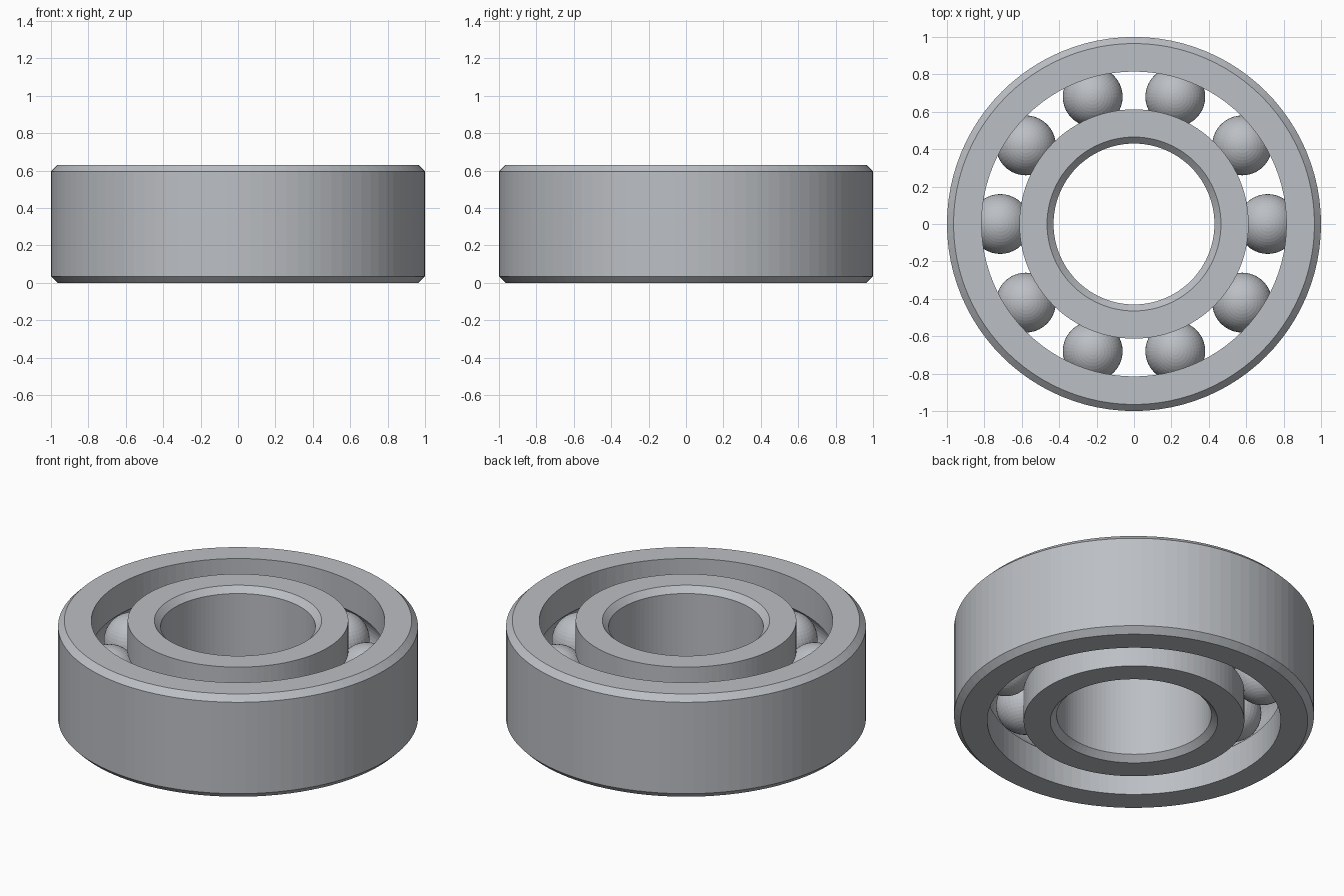
import bpy
import bmesh
from math import sin, cos, acos, pi, tau

HEIGHT = 0.63
MID = HEIGHT / 2
CHAMFER = 0.035
PITCH = 0.715        # radius of the circle of ball centres
BALL_RADIUS = 0.16
GROOVE_RADIUS = 0.163
BALLS = 10
SEGMENTS = 96

cube = bpy.data.objects.get("Cube")
if cube:
    bpy.data.objects.remove(cube, do_unlink=True)

steel = bpy.data.materials.new("steel grey")
steel.use_nodes = True
colour = (0.5, 0.52, 0.55, 1)
steel.diffuse_color = colour
steel.node_tree.nodes["Principled BSDF"].inputs["Base Color"].default_value = colour


def add_object(name, bm):
    bmesh.ops.recalc_face_normals(bm, faces=bm.faces)
    mesh = bpy.data.meshes.new(name)
    bm.to_mesh(mesh)
    bm.free()
    mesh.materials.append(steel)
    obj = bpy.data.objects.new(name, mesh)
    bpy.context.collection.objects.link(obj)
    return obj


def lathe(name, profile):
    """Revolve a closed (radius, z) profile around the z axis."""
    bm = bmesh.new()
    rings = []
    for i in range(SEGMENTS):
        a = tau * i / SEGMENTS
        rings.append([bm.verts.new((r * cos(a), r * sin(a), z)) for r, z in profile])
    for i, ring in enumerate(rings):
        following = rings[(i + 1) % SEGMENTS]
        for j in range(len(profile)):
            k = (j + 1) % len(profile)
            bm.faces.new((ring[j], following[j], following[k], ring[k]))
    return add_object(name, bm)


def race(name, chamfered, grooved):
    """Ring with a chamfered wall on one side and a ball groove on the other."""
    side = 1 if grooved > PITCH else -1
    inset = chamfered - side * CHAMFER
    half = acos(abs(grooved - PITCH) / GROOVE_RADIUS)
    steps = 12
    groove = []
    for i in range(steps + 1):
        t = half * (1 - 2 * i / steps)
        groove.append((PITCH + side * GROOVE_RADIUS * cos(t),
                       MID + GROOVE_RADIUS * sin(t)))
    profile = [(grooved, HEIGHT)] + groove + [
        (grooved, 0), (inset, 0), (chamfered, CHAMFER),
        (chamfered, HEIGHT - CHAMFER), (inset, HEIGHT)]
    return lathe(name, profile)


# Outer and inner races
race("outer_race", 1.0, 0.815)
race("inner_race", 0.43, 0.613)

# Balls sharing one mesh
bm = bmesh.new()
bmesh.ops.create_uvsphere(bm, u_segments=40, v_segments=24, radius=BALL_RADIUS)
first = add_object("ball_1", bm)
for i in range(BALLS):
    ball = first if i == 0 else first.copy()
    if i:
        ball.name = f"ball_{i + 1}"
        bpy.context.collection.objects.link(ball)
    a = tau * i / BALLS
    ball.location = (PITCH * cos(a), PITCH * sin(a), MID)
    ball.rotation_euler.z = a
